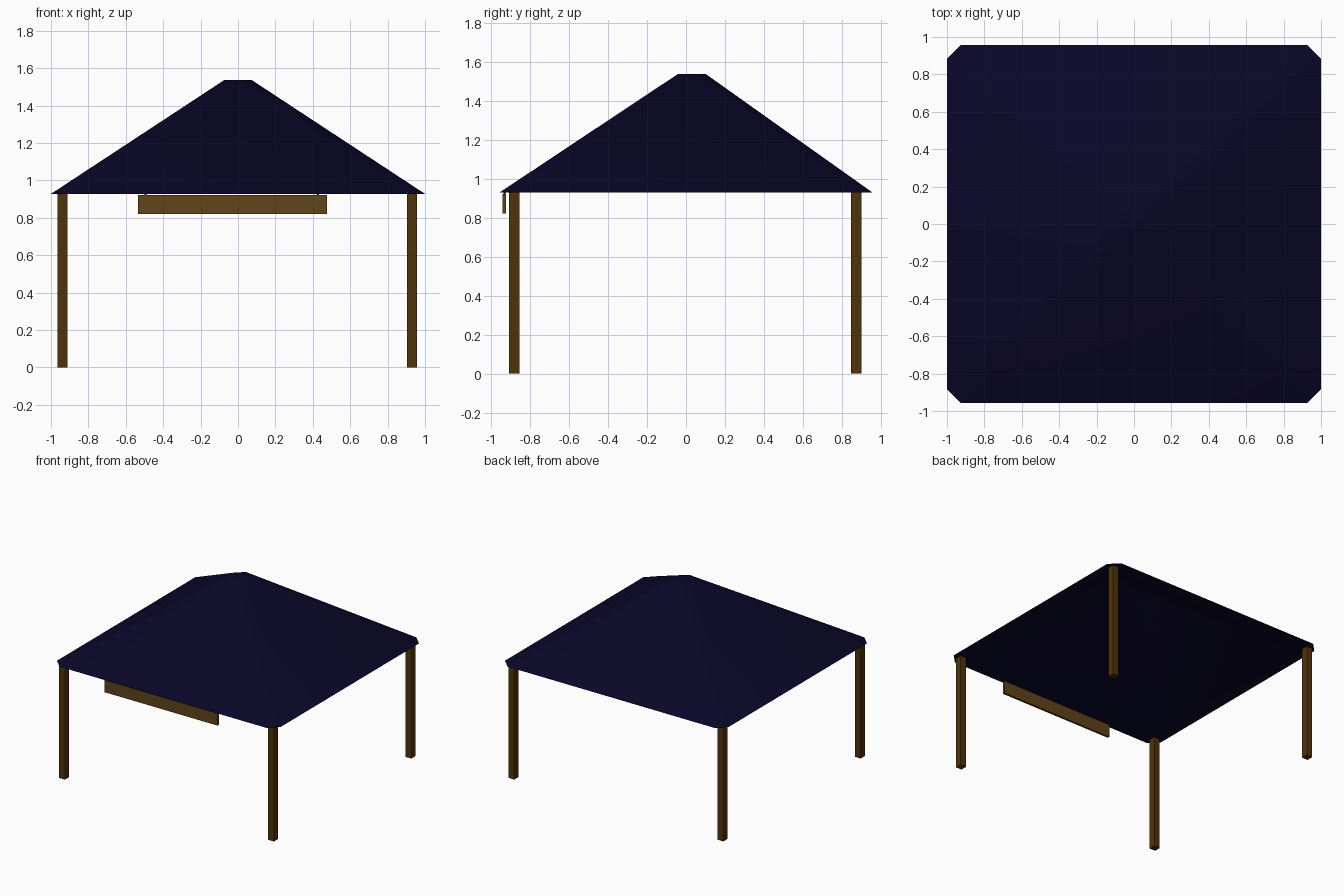
import bpy, bmesh

if "Cube" in bpy.data.objects:
    bpy.data.objects.remove(bpy.data.objects["Cube"])


def material(name, rgb):
    m = bpy.data.materials.new(name)
    m.diffuse_color = (*rgb, 1)
    m.use_nodes = True
    m.node_tree.nodes["Principled BSDF"].inputs["Base Color"].default_value = m.diffuse_color
    return m


NAVY = material("navy_canvas", (0.003, 0.002, 0.022))
WOOD = material("post_wood", (0.08, 0.034, 0.003))
BOARD = material("board_wood", (0.115, 0.058, 0.011))


def add_object(name, bm, mat):
    bmesh.ops.recalc_face_normals(bm, faces=bm.faces)
    mesh = bpy.data.meshes.new(name)
    bm.to_mesh(mesh)
    bm.free()
    mesh.materials.append(mat)
    obj = bpy.data.objects.new(name, mesh)
    bpy.context.collection.objects.link(obj)
    return obj


def box(name, lo, hi, mat):
    bm = bmesh.new()
    bmesh.ops.create_cube(bm, size=1)
    for v in bm.verts:
        v.co = [(a + b) / 2 + c * (b - a) for a, b, c in zip(lo, hi, v.co)]
    return add_object(name, bm, mat)


def clipped_ring(bm, hx, hy, cut, z):
    """Rectangle outline with clipped corners, starting on the front edge."""
    pts = []
    for sx, sy in ((1, -1), (1, 1), (-1, 1), (-1, -1)):
        a = (sx * (hx - cut), sy * hy)
        b = (sx * hx, sy * (hy - cut))
        pts += [a, b] if sx * sy < 0 else [b, a]
    return [bm.verts.new((x, y, z)) for x, y in pts]


def skin(bm, eave, z):
    """Four triangular slopes and four hip strips up to a small diamond crown."""
    crown = [bm.verts.new(p) for p in ((0, -0.04, z), (0.073, 0.03, z), (0, 0.1, z), (-0.073, 0.03, z))]
    for k in range(4):
        a, b, c = eave[2 * k - 1], eave[2 * k], eave[2 * k + 1]
        bm.faces.new((a, b, crown[k]))
        bm.faces.new((b, c, crown[(k + 1) % 4], crown[k]))
    bm.faces.new(crown)


# Canvas roof: outer skin, flat rim under the eave, parallel inner lining
bm = bmesh.new()
eave = clipped_ring(bm, 1.0, 0.957, 0.075, 0.928)
inner = clipped_ring(bm, 0.86, 0.817, 0.06, 0.928)
skin(bm, eave, 1.537)
skin(bm, inner, 1.445)
for i in range(8):
    bm.faces.new((eave[i - 1], eave[i], inner[i], inner[i - 1]))
roof = add_object("roof", bm, NAVY)
bpy.context.view_layer.objects.active = roof
roof.select_set(True)
bpy.ops.object.shade_smooth_by_angle(angle=0.5)

# Four corner posts
for xn, x in (("left", -0.938), ("right", 0.93)):
    for yn, y in (("front", -0.88), ("back", 0.873)):
        box(f"{yn}_{xn}_post", (x - 0.026, y - 0.027, 0), (x + 0.026, y + 0.027, 0.935), WOOD)

# Hanging board under the front eave, with two hangers
box("hanging_board", (-0.535, -0.94, 0.82), (0.475, -0.922, 0.922), BOARD)
for side, x in (("left", -0.495), ("right", 0.428)):
    box(f"{side}_hanger", (x - 0.006, -0.936, 0.915), (x + 0.006, -0.926, 0.94), NAVY)
